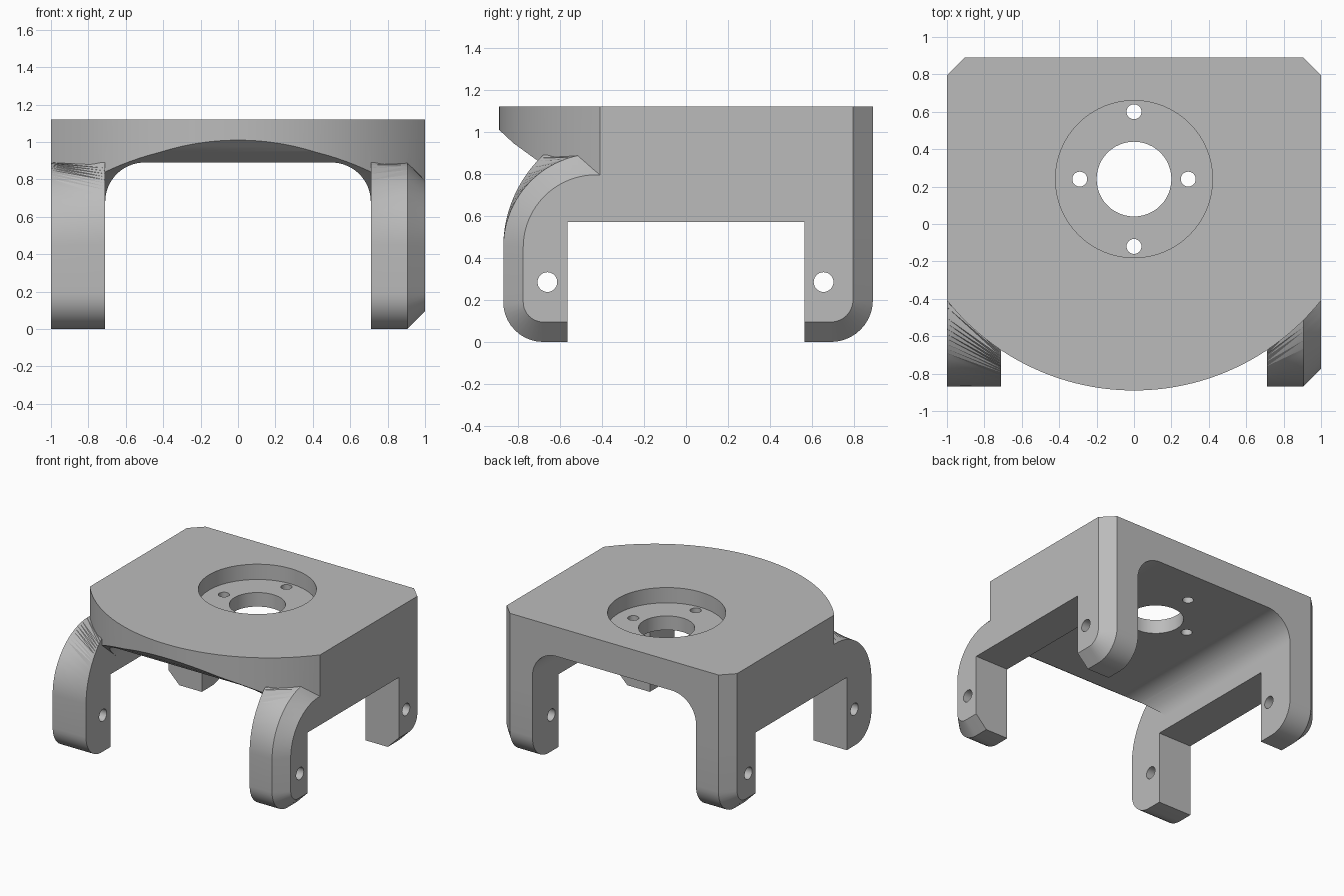
import bpy, bmesh, math
from math import sin, cos, pi

cube = bpy.data.objects.get("Cube")
if cube:
    bpy.data.objects.remove(cube, do_unlink=True)

grey = bpy.data.materials.new("plain_grey")
grey.use_nodes = True
GREY = (0.5, 0.5, 0.5, 1)
grey.diffuse_color = GREY
grey.node_tree.nodes["Principled BSDF"].inputs["Base Color"].default_value = GREY


def loft(name, rings):
    """Solid skinned through matching rings of 3D points, capped at both ends."""
    bm = bmesh.new()
    loops = [[bm.verts.new(p) for p in ring] for ring in rings]
    n = len(loops[0])
    for a, b in zip(loops, loops[1:]):
        for i in range(n):
            j = (i + 1) % n
            bm.faces.new((a[i], a[j], b[j], b[i]))
    bm.faces.new(loops[0])
    bm.faces.new(loops[-1])
    # split bent quads so the booleans stay exact
    bmesh.ops.connect_verts_nonplanar(bm, angle_limit=0.001, faces=bm.faces[:])
    bmesh.ops.recalc_face_normals(bm, faces=bm.faces)
    mesh = bpy.data.meshes.new(name)
    bm.to_mesh(mesh)
    bm.free()
    mesh.materials.append(grey)
    obj = bpy.data.objects.new(name, mesh)
    bpy.context.collection.objects.link(obj)
    return obj


def prism(name, profile, lo, hi, axis):
    """Extrude a 2D profile along one axis."""
    place = {"x": lambda p, t: (t, p[0], p[1]),
             "y": lambda p, t: (p[0], t, p[1]),
             "z": lambda p, t: (p[0], p[1], t)}[axis]
    return loft(name, [[place(p, t) for p in profile] for t in (lo, hi)])


def arc(cx, cy, r, start, end, n=16):
    return [(cx + r * cos(start + (end - start) * i / n),
             cy + r * sin(start + (end - start) * i / n)) for i in range(n + 1)]


def circle(cx, cy, r, n=48):
    return arc(cx, cy, r, 0, 2 * pi, n)[:-1]


def combine(target, tool, operation):
    """Apply a boolean and discard the tool."""
    mod = target.modifiers.new(operation, "BOOLEAN")
    mod.operation, mod.solver, mod.object = operation, "EXACT", tool
    bpy.context.view_layer.objects.active = target
    bpy.ops.object.modifier_apply(modifier=mod.name)
    bpy.data.objects.remove(tool, do_unlink=True)


# Main body: bowed front, clipped rear corners
R, CY = 1.28, 0.39
half = math.asin(1 / R)
plan = arc(0, CY, R, -pi / 2 - half, -pi / 2 + half, 64)
plan[0], plan[-1] = (-1, plan[0][1]), (1, plan[-1][1])
plan += [(1, 0.795), (0.905, 0.89), (-0.905, 0.89), (-1, 0.795)]
bracket = prism("bracket", plan, 0.57, 1.12, "z")

# Channel under the plate, with rounded upper corners
channel = [(0.71, 0.3)] + arc(0.5, 0.68, 0.21, 0, pi / 2)
channel += [(-x, z) for x, z in reversed(channel)]
combine(bracket, prism("channel", channel, -1.2, 1.2, "y"), "DIFFERENCE")

# Sloped undercut below the front lip
undercut = [(-1.0, 1.11), (-0.89, 1.01), (-0.82, 0.945), (-0.74, 0.887),
            (-0.675, 0.84), (-0.5, 0.69), (-0.5, 0.5), (-1.0, 0.5)]
combine(bracket, prism("undercut", undercut, -0.71, 0.71, "x"), "DIFFERENCE")


def front_section(x, y_top, inset=0.0):
    """Front leg slice: rounded toe, vertical shin, curved shoulder."""
    y0, z_top = -0.87 + inset, 0.89 - inset
    d, h = y_top - y0, z_top - 0.45
    r = (d * d + h * h) / (2 * d)
    toe = arc(-0.68, 0.19, 0.19 - inset, -pi / 2, -pi, 10)
    shoulder = arc(y0 + r, 0.45, r, pi, pi - math.atan2(h, r - d), 24)
    pts = [(-0.565, inset)] + toe + shoulder
    pts += [(-0.36, z_top), (-0.36, 0.57), (-0.565, 0.57)]
    return [(x, y, z) for y, z in pts]


def rear_section(x, inset=0.0):
    """Rear leg slice with a rounded heel."""
    heel = arc(0.69, 0.2, 0.2 - inset, -pi / 2, 0, 10)
    pts = [(0.565, inset)] + heel + [(0.89 - inset, 0.65), (0.565, 0.65)]
    return [(x, y, z) for y, z in pts]


# Legs: all but the front right one have a chamfered outer edge
C = 0.095
legs = [loft("front_left_leg", [front_section(0.71, -0.68),
                                front_section(1 - C, -0.5),
                                front_section(1, -0.415, C)]),
        loft("front_right_leg", [front_section(-0.71, -0.68),
                                 front_section(-1, -0.415)])]
for side in (1, -1):
    legs.append(loft("rear_leg", [rear_section(side * 0.71),
                                  rear_section(side * (1 - C)),
                                  rear_section(side, C)]))
for leg in legs:
    combine(bracket, leg, "UNION")

# Recess, centre bore and four bolt holes in the plate
HY = 0.24
combine(bracket, prism("recess", circle(0, HY, 0.42, 64), 1.0, 1.3, "z"), "DIFFERENCE")
combine(bracket, prism("bore", circle(0, HY, 0.2), 0.7, 1.3, "z"), "DIFFERENCE")
for x, y in ((0.29, 0), (-0.29, 0), (0, 0.36), (0, -0.36)):
    hole = prism("bolt_hole", circle(x, HY + y, 0.04, 24), 0.7, 1.3, "z")
    combine(bracket, hole, "DIFFERENCE")

# Pivot holes through the legs
for y in (-0.66, 0.655):
    hole = prism("pivot_hole", circle(y, 0.285, 0.047, 32), -1.2, 1.2, "x")
    combine(bracket, hole, "DIFFERENCE")

bpy.ops.object.select_all(action="DESELECT")
bracket.select_set(True)
bpy.context.view_layer.objects.active = bracket
bpy.ops.object.shade_smooth_by_angle(angle=math.radians(25))
